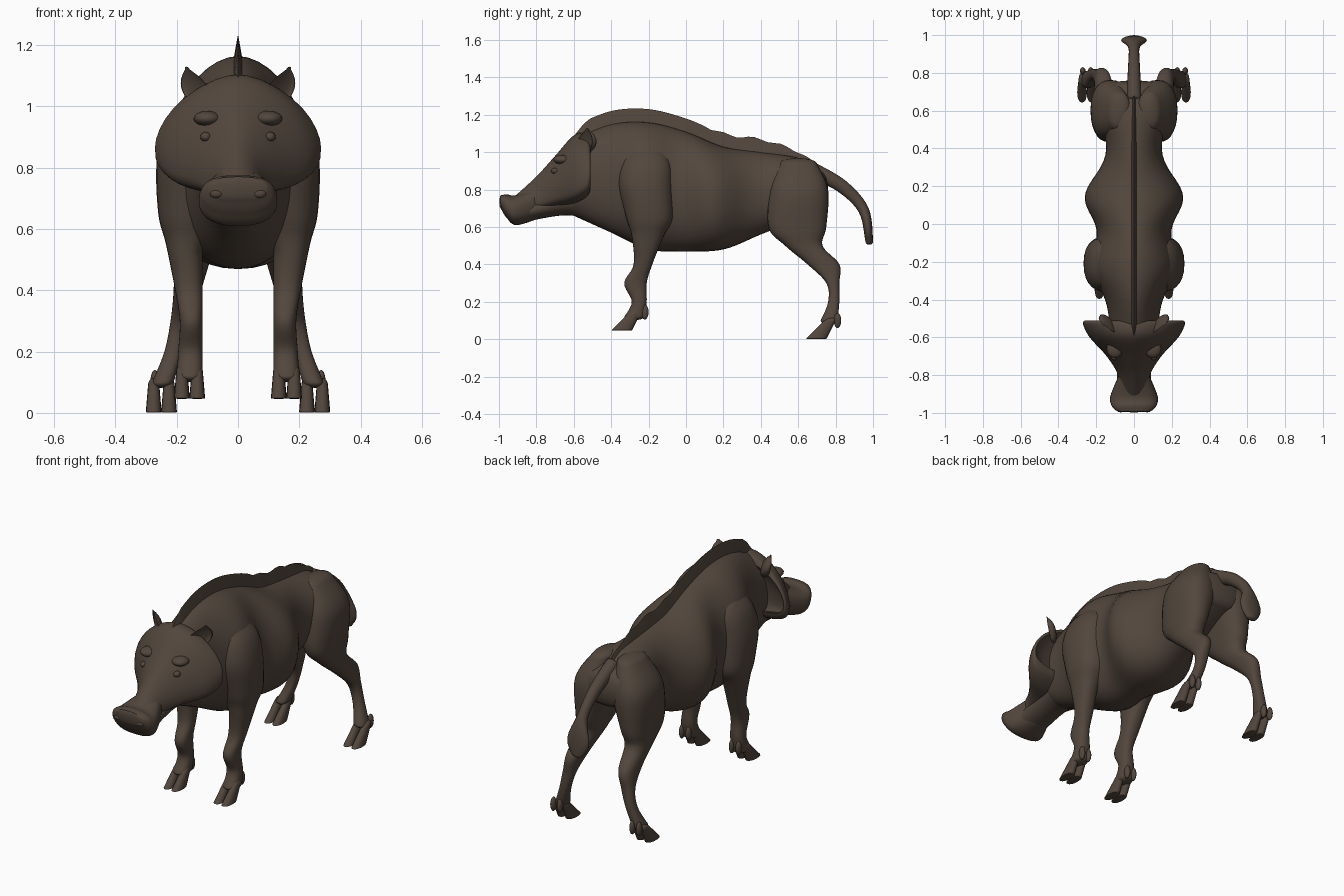
import bpy, bmesh, math
from mathutils import Vector

if "Cube" in bpy.data.objects:
    bpy.data.objects.remove(bpy.data.objects["Cube"])

hide = bpy.data.materials.new("dark brown hide")
hide.use_nodes = True
hide.diffuse_color = (.085, .062, .046, 1)
shader = hide.node_tree.nodes["Principled BSDF"]
shader.inputs["Base Color"].default_value = hide.diffuse_color
shader.inputs["Roughness"].default_value = .9


def spline(stations, steps):
    """Smooth interpolation through rows of numbers."""
    rows = []
    last = len(stations) - 1
    for i in range(last):
        before, start, end, after = (
            stations[max(0, min(last, i + k))] for k in (-1, 0, 1, 2))
        for s in range(steps):
            t = s / steps
            rows.append([b + t / 2 * (c - a + t * (2 * a - 5 * b + 4 * c - d
                         + t * (3 * (b - c) + d - a)))
                         for a, b, c, d in zip(before, start, end, after)])
    rows.append(list(stations[-1]))
    return rows


def power(value, exponent):
    return math.copysign(abs(value) ** exponent, value)


def bump(value, centre):
    return math.exp(-40 * (value - centre) ** 2)


def across(low, upper, lower):
    """Section facing along y, widest at the fraction low of its height."""
    def point(row, angle):
        y, top, bottom, width = row
        middle = bottom + low * (top - bottom)
        above = math.sin(angle) > 0
        exponent = upper if above else lower
        reach = top - middle if above else middle - bottom
        return Vector((width * power(math.cos(angle), exponent), y,
                       middle + reach * power(math.sin(angle), exponent)))
    return point


def level(inner, exponent):
    """Horizontal section whose inner side follows a rule of height."""
    def point(row, angle):
        z, front, back, outer = row
        inside = inner(z)
        return Vector(((inside + outer) / 2
                       + (outer - inside) / 2 * power(math.cos(angle), exponent),
                       (front + back) / 2
                       + (back - front) / 2 * power(math.sin(angle), exponent), z))
    return point


def cupped(row, angle):
    """Ear section, hollow towards the front."""
    x, y, z, width, depth = row
    side, push = width * math.cos(angle), math.sin(angle)
    return Vector((x + side * .75, y + side * .65
                   + depth * (push if push > 0 else push * -.35), z))


def strand(row, angle):
    """Tail section, tilted as the tail droops."""
    y, z, width, thick, tilt = row
    offset = thick * math.sin(angle)
    return Vector((width * math.cos(angle), y + offset * math.sin(tilt),
                   z + offset * math.cos(tilt)))


def dome(ring, neighbour, bulge):
    """Shrinking rings that round off an end, or hollow it if bulge is negative."""
    centre = sum(ring, Vector()) / len(ring)
    push = (centre - sum(neighbour, Vector()) / len(ring)).normalized() * bulge
    return [[centre + push * math.sin(t) + (p - centre) * math.cos(t) for p in ring]
            for t in (.4, .8, 1.2, 1.45)]


def loft(name, stations, section, first, final, sides=28, steps=6, mirror=False):
    rings = [[section(row, math.tau * k / sides) for k in range(sides)]
             for row in spline(stations, steps)]
    rings = (dome(rings[0], rings[1], first)[::-1] + rings
             + dome(rings[-1], rings[-2], final))
    bm = bmesh.new()
    loops = [[bm.verts.new(p) for p in ring] for ring in rings]
    for one, two in zip(loops, loops[1:]):
        for k in range(sides):
            n = (k + 1) % sides
            bm.faces.new((one[k], one[n], two[n], two[k]))
    bm.faces.new(loops[0])
    bm.faces.new(loops[-1])
    bmesh.ops.recalc_face_normals(bm, faces=bm.faces)
    finish(name, bm, mirror)


def blob(name, centre, size):
    bm = bmesh.new()
    bmesh.ops.create_uvsphere(bm, u_segments=16, v_segments=10, radius=1)
    for v in bm.verts:
        v.co = Vector(centre) + v.co * Vector(size)
    finish(name, bm, True)


def finish(name, bm, mirror):
    mesh = bpy.data.meshes.new(name)
    bm.to_mesh(mesh)
    bm.free()
    mesh.materials.append(hide)
    obj = bpy.data.objects.new(name, mesh)
    bpy.context.collection.objects.link(obj)
    if mirror:
        obj.modifiers.new("Mirror", "MIRROR").use_mirror_merge = False
    bpy.ops.object.select_all(action="DESELECT")
    obj.select_set(True)
    bpy.context.view_layer.objects.active = obj
    bpy.ops.object.shade_smooth_by_angle(angle=math.radians(55))


# Trunk: back and belly lines, swelling at the shoulders, belly and rump
trunk = spline([(-.6, 1.07, .66), (-.4, 1.15, .57), (-.2, 1.16, .48), (0, 1.11, .47),
                (.2, 1.03, .48), (.4, 1, .56), (.6, .97, .64), (.72, .9, .7)], 6)
loft("body", [(y, top, bottom, .13 + .13 * bump(y, .14) + .1 * bump(y, -.21)
               + .06 * bump(y, .62)) for y, top, bottom in trunk],
     across(.5, 1.05, .9), .04, .04, sides=40, steps=1)

# Bristly crest that follows the back line
loft("mane", [(y, top + min(.07, .8 * (y + .62), .2 * (.76 - y))
               + (.007 * math.sin(40 * y) if y > .1 else 0), top - .06, .018)
              for y, top, bottom in trunk],
     across(.2, 1.9, 1), .02, .02, sides=16, steps=1)

# Wedge-shaped face flaring into wide cheeks, hollow behind
loft("face", [(-.92, .76, .67, .07), (-.8, .87, .69, .085), (-.7, .98, .71, .145),
              (-.6, 1.09, .725, .235), (-.53, 1.1, .76, .27), (-.51, 1.07, .8, .26)],
     across(.3, 1.15, .6), .01, -.06, sides=40)

# Lower jaw and throat
loft("jaw", [(-.9, .72, .61, .1), (-.8, .76, .64, .09), (-.6, .85, .66, .1),
             (-.4, .9, .58, .12)], across(.45, 1, 1), .03, .04)

# Broad flat nose, slanting back below
loft("snout", [(-.985, .77, .69, .1), (-.96, .775, .65, .12), (-.91, .77, .61, .125),
               (-.8, .81, .64, .08)], across(.5, .8, .8), .015, .03)

# Nostril rims, eyes and brows
blob("nostrils", (.07, -.985, .715), (.022, .012, .014))
blob("eyes", (.105, -.7, .9), (.018, .022, .016))
blob("brows", (.1, -.66, .96), (.045, .05, .025))

# Tail thinning downwards, then spreading into a flat tuft
path = spline([(.66, .91), (.83, .82), (.95, .69), (.98, .52)], 6)
tail = []
for i, (y, z) in enumerate(path):
    t = i / (len(path) - 1)
    tail.append((y, z, .04 - .025 * t + .05 * bump(t, .85), .045 - .025 * t, .5 + t))
loft("tail", tail, strand, .015, .015, sides=16, steps=1)

# Leaf-shaped ears leaning outwards
ears = []
for k in range(9):
    t = k / 8
    width = .04 - .03 * t + .14 * t * (1 - t)
    ears.append((.115 + .05 * t, -.55 + .02 * t, 1 + .12 * t, width, .8 * width))
loft("ears", ears, cupped, .01, .01, sides=20, steps=1, mirror=True)

# Front legs with heavy shoulders
loft("front_legs", [(1.04, -.28, -.14, .15), (.95, -.34, -.08, .23),
                    (.82, -.36, -.07, .265), (.65, -.32, -.07, .26),
                    (.55, -.29, -.12, .235), (.4, -.28, -.18, .205),
                    (.3, -.33, -.21, .19), (.2, -.29, -.21, .195),
                    (.12, -.33, -.22, .2)],
     level(lambda z: max(.02, min(.115, .38 - z / 2)), .85), .03, .02, mirror=True)

# Hind legs with rounded haunches
loft("hind_legs", [(.94, .5, .7, .14), (.8, .45, .76, .225), (.6, .44, .75, .22),
                   (.5, .53, .73, .21), (.4, .65, .82, .21), (.3, .75, .82, .22),
                   (.2, .76, .82, .24), (.1, .72, .81, .28)],
     level(lambda z: max(.02, .24 - .3 * z), .85), .03, .02, mirror=True)


def foot(name, centre, toe, heel, floor):
    """Two sloping toes and two small dewclaws."""
    for label, side in (("inner", -1), ("outer", 1)):
        middle = centre + side * .025
        rows = [(floor + h, toe + h, toe + .11 + h / 2, middle + .026 - h / 12)
                for h in (.003, .03, .06, .09)]
        loft(f"{label}_{name}_toes", rows,
             level(lambda z: middle - .026 + (z - floor) / 12, .9), .003, .03,
             sides=16, steps=3, mirror=True)
        blob(f"{label}_{name}_dewclaws", (middle - side * .004, heel - .02, floor + .1),
             (.015, .02, .04))


foot("front", .158, -.4, -.2, .045)
foot("hind", .25, .64, .83, 0)
